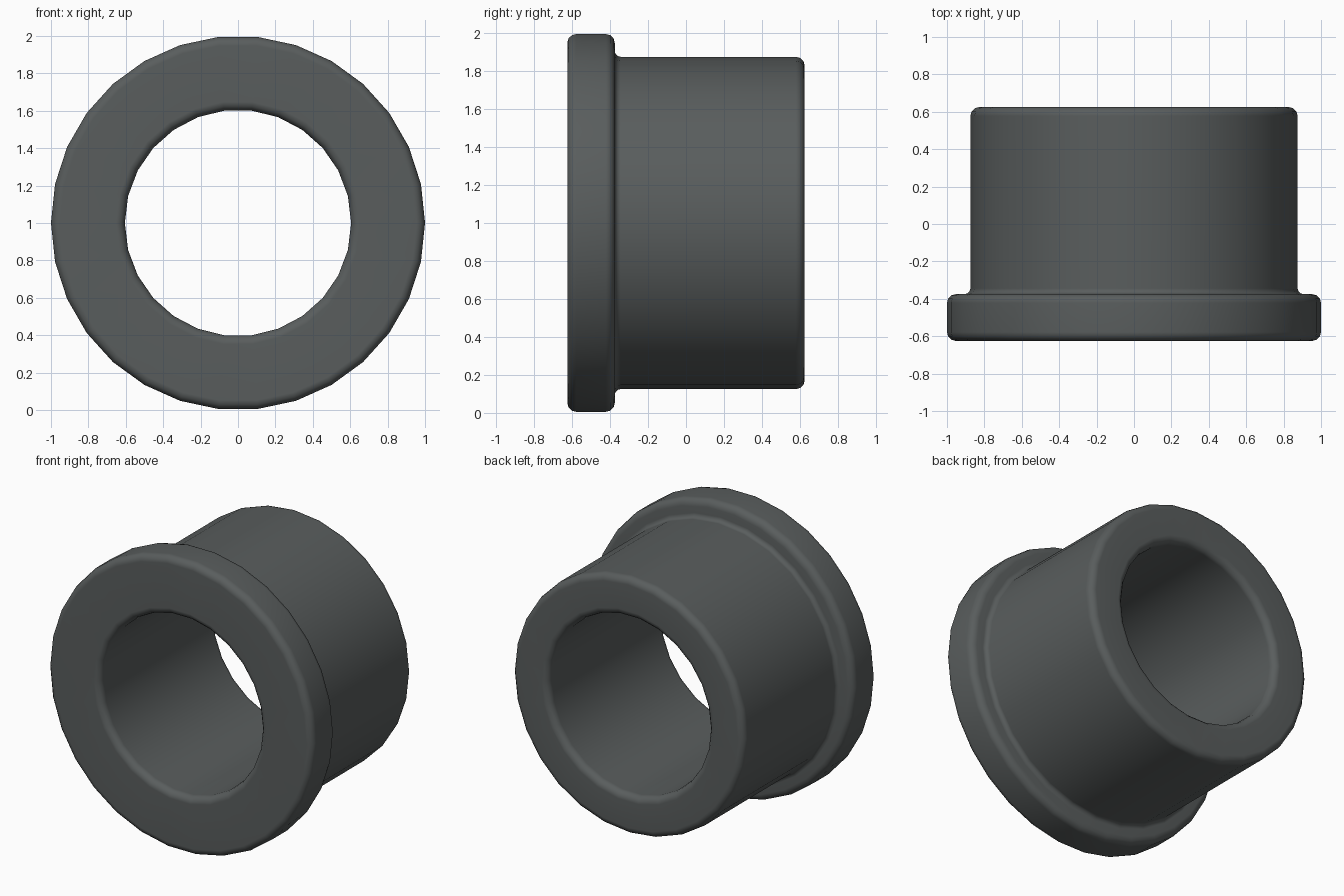
import bpy, bmesh, math

if "Cube" in bpy.data.objects:
    bpy.data.objects.remove(bpy.data.objects["Cube"])

CENTRE_Z = 1.0
FRONT, STEP, BACK = -0.625, -0.375, 0.625   # y of front face, flange back, rear face
FLANGE_R, BODY_R, BORE_R = 1.0, 0.875, 0.605

bm = bmesh.new()


def arc(r, y, rad, a0, a1, steps=3):
    """Points (radius, y) of a fillet round a centre, angles in degrees."""
    pts = []
    for i in range(steps + 1):
        a = math.radians(a0 + (a1 - a0) * i / steps)
        pts.append((r + rad * math.cos(a), y + rad * math.sin(a)))
    return pts


def lathe(profile, sides):
    """Turn a profile round the y axis; return the edges of its two end rings."""
    rings = []
    for r, y in profile:
        rings.append([bm.verts.new((r * math.cos(2 * math.pi * k / sides), y,
                                    CENTRE_Z + r * math.sin(2 * math.pi * k / sides)))
                      for k in range(sides)])
    for a, b in zip(rings, rings[1:]):
        for k in range(sides):
            n = (k + 1) % sides
            bm.faces.new((a[k], a[n], b[n], b[k]))
    return [[bm.edges.get((ring[k], ring[(k + 1) % sides])) for k in range(sides)]
            for ring in (rings[0], rings[-1])]


def annulus(outer, inner):
    """Flat ring face between two coplanar loops."""
    bmesh.ops.triangle_fill(bm, edges=outer + inner, use_beauty=True)


f = 0.047   # convex fillet radius
c = 0.03    # concave fillet radius

# flange rim, body wall and bore wall, each with its own number of sides
flange = lathe(arc(FLANGE_R - f, FRONT + f, f, -90, 0)
               + arc(FLANGE_R - f, STEP - f, f, 0, 90), 30)
body = lathe(arc(BODY_R + c, STEP + c, c, 270, 180)
             + arc(BODY_R - f, BACK - f, f, 0, 90), 28)
bore = lathe(arc(BORE_R + f, FRONT + f, f, 270, 180)
             + arc(BORE_R + f, BACK - f, f, 180, 90), 26)

# front face, flange shoulder and rear face
annulus(flange[0], bore[0])
annulus(flange[1], body[0])
annulus(body[1], bore[1])
bmesh.ops.recalc_face_normals(bm, faces=bm.faces[:])

mesh = bpy.data.meshes.new("flanged_bushing")
bm.to_mesh(mesh)
bm.free()
bushing = bpy.data.objects.new("flanged_bushing", mesh)
bpy.context.collection.objects.link(bushing)

# dark grey material
grey = bpy.data.materials.new("dark_grey")
grey.diffuse_color = (0.10, 0.11, 0.11, 1.0)
grey.use_nodes = True
grey.node_tree.nodes["Principled BSDF"].inputs["Base Color"].default_value = grey.diffuse_color
mesh.materials.append(grey)

# smooth shading, keeping the flat faces flat
bpy.context.view_layer.objects.active = bushing
bushing.select_set(True)
bpy.ops.object.shade_smooth_by_angle(angle=math.radians(40))
weighted = bushing.modifiers.new("weighted_normals", 'WEIGHTED_NORMAL')
weighted.keep_sharp = True
